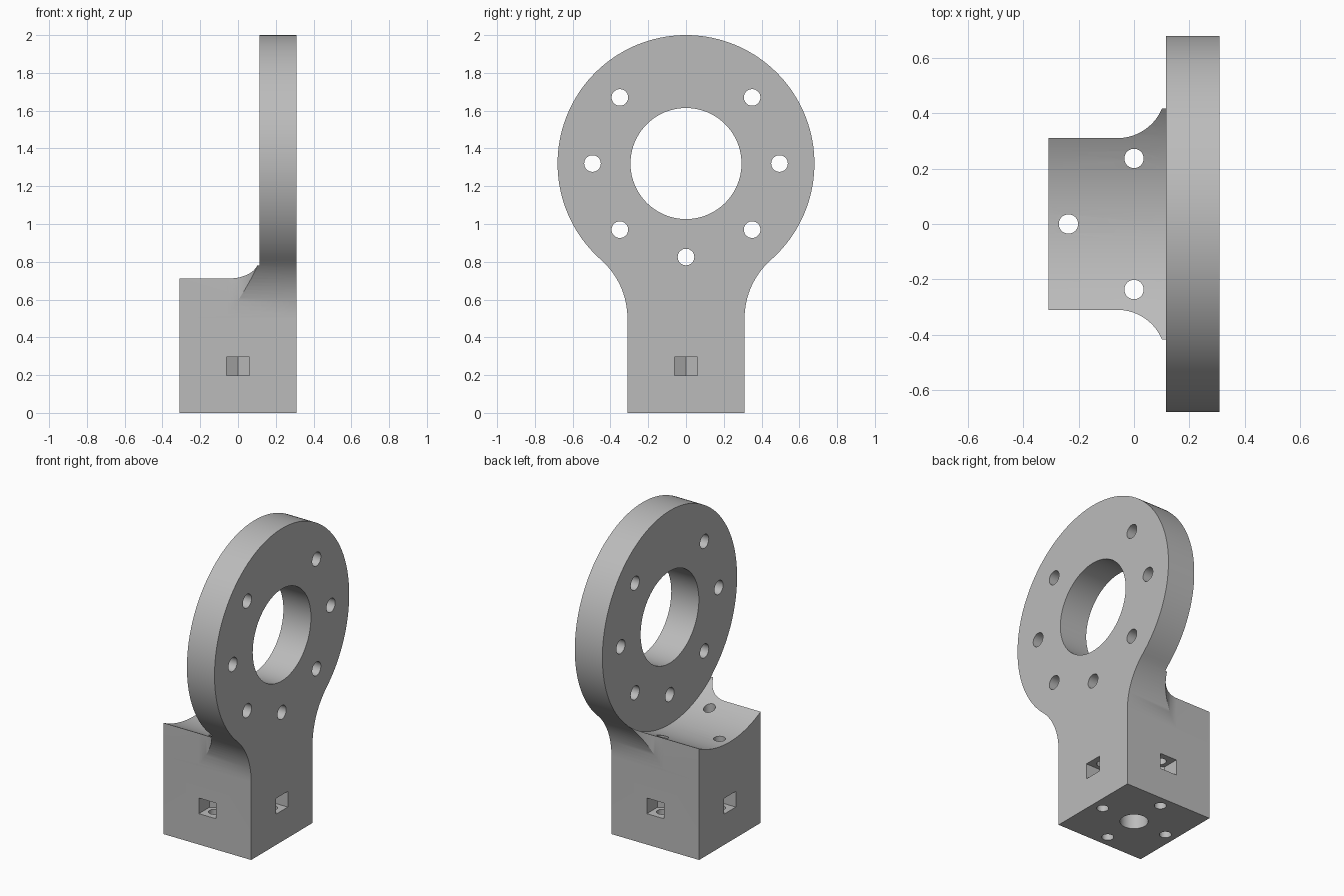
import bpy, bmesh
from math import sin, cos, pi, radians, atan2, hypot

if "Cube" in bpy.data.objects:
    bpy.data.objects.remove(bpy.data.objects["Cube"])

# Main dimensions
HALF = 0.31            # half width of the square base
RING_Z, RING_R = 1.32, 0.68
PLATE_X = 0.115        # inner face of the ring plate
NECK_Z = 0.5           # height where the neck starts to flare
PITCH = 0.495          # bolt circle of the ring
FOOT_PITCH = 0.237     # bolt circle of the base

grey = bpy.data.materials.new("light grey")
grey.use_nodes = True
grey.diffuse_color = (0.5, 0.5, 0.5, 1)
grey.node_tree.nodes["Principled BSDF"].inputs["Base Color"].default_value = (0.5, 0.5, 0.5, 1)


def arc(cx, cy, r, start, end, n):
    steps = [start + (end - start) * i / n for i in range(n + 1)]
    return [(cx + r * cos(a), cy + r * sin(a)) for a in steps]


def circle(cx, cy, r, n=48):
    return arc(cx, cy, r, 0, 2 * pi, n)[:-1]


def prism(name, points, low, high, axis):
    """Extrude a closed outline along x (outline in y, z) or z (outline in x, y)."""
    bm = bmesh.new()
    place = (lambda a, b, h: (h, a, b)) if axis == "x" else (lambda a, b, h: (a, b, h))
    bottom = [bm.verts.new(place(a, b, low)) for a, b in points]
    top = [bm.verts.new(place(a, b, high)) for a, b in points]
    bm.faces.new(bottom)
    bm.faces.new(top)
    for i in range(len(points)):
        j = (i + 1) % len(points)
        bm.faces.new((bottom[i], bottom[j], top[j], top[i]))
    bmesh.ops.recalc_face_normals(bm, faces=bm.faces)
    mesh = bpy.data.meshes.new(name)
    bm.to_mesh(mesh)
    bm.free()
    mesh.materials.append(grey)
    obj = bpy.data.objects.new(name, mesh)
    bpy.context.collection.objects.link(obj)
    return obj


def combine(target, tool, operation="DIFFERENCE"):
    tool.hide_render = True
    bpy.context.view_layer.objects.active = target
    mod = target.modifiers.new(tool.name, "BOOLEAN")
    mod.operation, mod.solver, mod.object = operation, "EXACT", tool
    bpy.ops.object.modifier_apply(modifier=mod.name)
    bpy.data.objects.remove(tool)


# Side outline: square foot, flared neck, round head
drop = RING_Z - NECK_Z
flare_r = (HALF ** 2 + drop ** 2 - RING_R ** 2) / (2 * (RING_R - HALF))
flare_y = HALF + flare_r
tangent = atan2(drop, -flare_y)
half = [(HALF, 0)]
half += arc(flare_y, NECK_Z, flare_r, pi, tangent, 16)
half += arc(0, RING_Z, RING_R, tangent - pi, pi / 2, 56)[1:]
outline = half + [(-y, z) for y, z in reversed(half[:-1])]
bracket = prism("ring_bracket", outline, -HALF, HALF, "x")

# Plan outline: narrow block blending out to the full plate width
side = HALF + 0.0004
fillet = 0.175
plan = [(-0.5, side)]
plan += arc(PLATE_X - fillet, side + fillet, fillet, -pi / 2, radians(-14), 16)
plan += [(plan[-1][0], 0.8), (0.5, 0.8)]
plan += [(x, -y) for x, y in reversed(plan)]
combine(bracket, prism("plan_tool", plan, -0.1, 2.1, "z"), "INTERSECT")

# Round clearance scooped from the block top in front of the plate
combine(bracket, prism("clearance", circle(0, RING_Z, RING_R + 0.004, 128), -0.5, PLATE_X, "x"))

# Large bore and seven bolt holes of the ring
combine(bracket, prism("bore", circle(0, RING_Z, 0.294, 80), 0, 0.5, "x"))
for k in range(8):
    a = k * pi / 4
    if k != 2:
        spot = circle(PITCH * cos(a), RING_Z + PITCH * sin(a), 0.044, 32)
        combine(bracket, prism("ring_hole", spot, 0, 0.5, "x"))

# Base: nut slots with pointed ends, vertical bolt holes, blind centre hole
slot = [(0.4, -0.06), (0.4, 0.06), (0.203, 0.06), (0.168, 0), (0.203, -0.06)]
for k in range(4):
    c, s = cos(k * pi / 2), sin(k * pi / 2)
    turned = [(u * c - v * s, u * s + v * c) for u, v in slot]
    combine(bracket, prism("nut_slot", turned, 0.197, 0.297, "z"))
    spot = circle(FOOT_PITCH * c, FOOT_PITCH * s, 0.035, 32)
    combine(bracket, prism("foot_hole", spot, -0.1, 0.6 if k == 0 else 1.0, "z"))
combine(bracket, prism("centre_hole", circle(0, 0, 0.082), -0.1, 0.3, "z"))

# Smooth curved walls, sharp edges
bpy.ops.object.select_all(action="DESELECT")
bracket.select_set(True)
bpy.context.view_layer.objects.active = bracket
bpy.ops.object.shade_smooth_by_angle(angle=radians(25))
